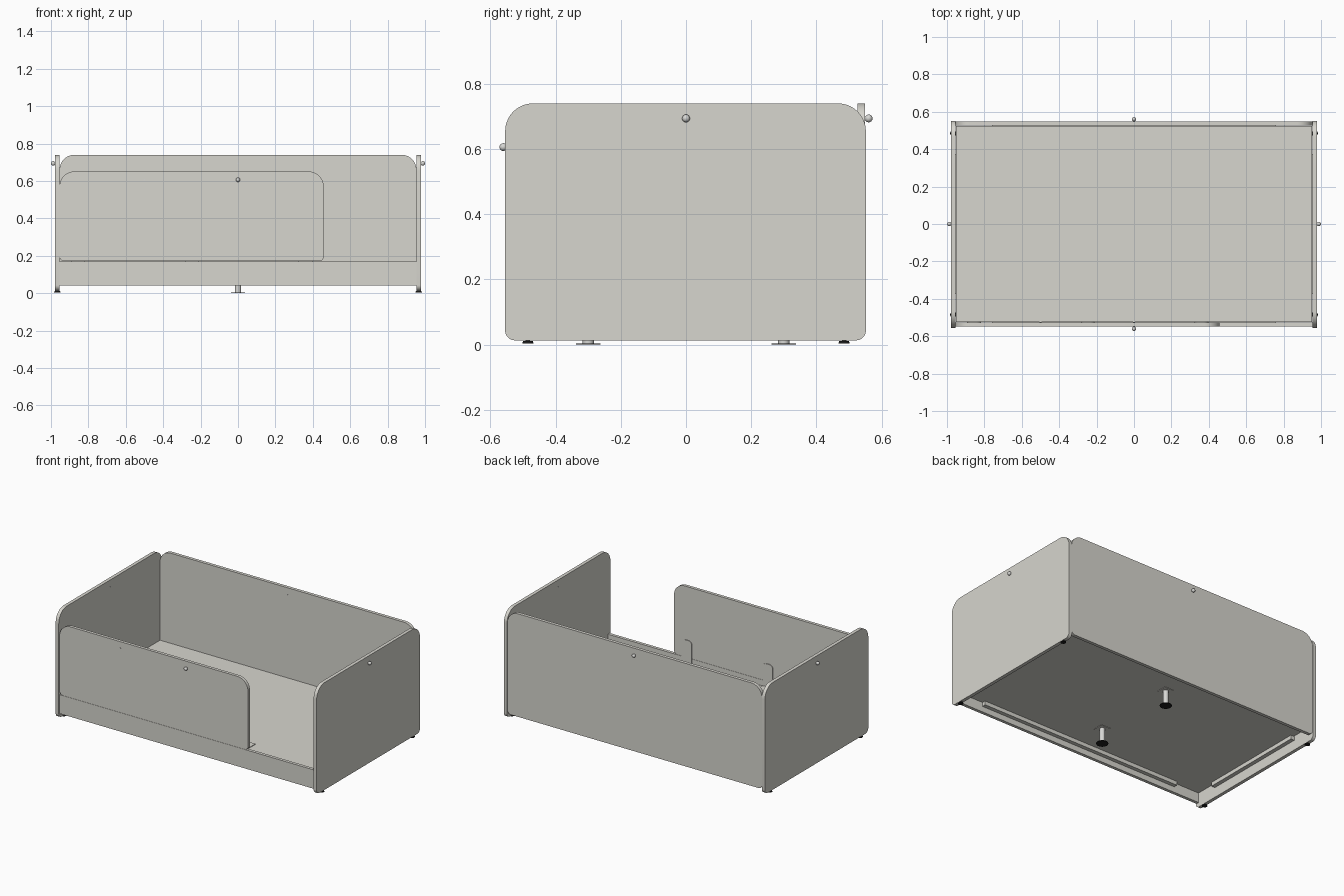
import bpy, bmesh, math
from mathutils import Matrix, Vector

if "Cube" in bpy.data.objects:
    bpy.data.objects.remove(bpy.data.objects["Cube"])


def material(name, rgb):
    m = bpy.data.materials.new(name)
    m.diffuse_color = (*rgb, 1)
    m.use_nodes = True
    m.node_tree.nodes["Principled BSDF"].inputs["Base Color"].default_value = m.diffuse_color
    return m


PANEL = material("warm grey laminate", (0.68, 0.67, 0.62))
METAL = material("light metal", (0.68, 0.68, 0.66))
BLACK = material("black rubber", (0.012, 0.012, 0.012))


def finish(bm, name, mat):
    bmesh.ops.recalc_face_normals(bm, faces=bm.faces)
    me = bpy.data.meshes.new(name)
    bm.to_mesh(me)
    bm.free()
    me.materials.append(mat)
    me.shade_smooth()
    me.set_sharp_from_angle(angle=math.radians(30))
    ob = bpy.data.objects.new(name, me)
    bpy.context.collection.objects.link(ob)
    return ob


def panel(name, axis, span, depth, height, r_top=0.0, r_low=0.0, mat=PANEL):
    """Upright board with rounded corners, facing along 'x' or 'y'."""
    (a0, a1), (d0, d1), (z0, z1) = span, depth, height
    corners = [(a0, z0, 1, 1, r_low, 180), (a1, z0, -1, 1, r_low, 270),
               (a1, z1, -1, -1, r_top, 0), (a0, z1, 1, -1, r_top, 90)]
    pts = []
    for a, z, sa, sz, r, start in corners:
        steps = 10 if r else 0
        for i in range(steps + 1):
            t = math.radians(start + 90 * i / max(steps, 1))
            pts.append((a + sa * r + r * math.cos(t), z + sz * r + r * math.sin(t)))
    bm = bmesh.new()
    verts = [bm.verts.new((d0, a, z) if axis == 'x' else (a, d0, z)) for a, z in pts]
    face = bm.faces.new(verts)
    new = bmesh.ops.extrude_face_region(bm, geom=[face])["geom"]
    move = Vector((d1 - d0, 0, 0)) if axis == 'x' else Vector((0, d1 - d0, 0))
    bmesh.ops.translate(bm, vec=move, verts=[v for v in new if isinstance(v, bmesh.types.BMVert)])
    return finish(bm, name, mat)


def box(name, xs, ys, zs, mat=PANEL):
    return panel(name, 'y', xs, ys, zs, mat=mat)


def rod(name, start, end, r, mat, r2=None):
    start, end = Vector(start), Vector(end)
    d = end - start
    m = Matrix.Translation((start + end) / 2) @ d.to_track_quat('Z', 'Y').to_matrix().to_4x4()
    bm = bmesh.new()
    bmesh.ops.create_cone(bm, cap_ends=True, segments=24, radius1=r,
                          radius2=r if r2 is None else r2, depth=d.length, matrix=m)
    return finish(bm, name, mat)


def knob(name, surface, normal, thick):
    """Ball knob on a short stem, with a bolt end just showing inside the board."""
    p, n = Vector(surface), Vector(normal)
    rod(name + "_stem", p - n * (thick + 0.001), p + n * 0.006, 0.0045, METAL)
    bm = bmesh.new()
    bmesh.ops.create_uvsphere(bm, u_segments=20, v_segments=12, radius=0.012,
                              matrix=Matrix.Translation(p + n * 0.0115))
    finish(bm, name, METAL)


# Side boards
for label, s in (("left", -1), ("right", 1)):
    panel(label + "_side_board", 'x', (-0.555, 0.552), (s * 0.955, s * 0.978),
          (0.013, 0.74), 0.085, 0.03)
    knob(label + "_knob", (s * 0.9765, 0, 0.694), (s, 0, 0), 0.022)

# Back board, front rail and guard board
panel("back_board", 'y', (-0.954, 0.954), (0.527, 0.549), (0.042, 0.74), 0.08, 0.025)
knob("back_knob", (0, 0.549, 0.694), (0, 1, 0), 0.022)
box("front_rail", (-0.954, 0.954), (-0.547, -0.526), (0.042, 0.170))
panel("front_guard", 'y', (-0.954, 0.458), (-0.547, -0.526), (0.171, 0.651), 0.08, 0.025)
knob("front_knob", (0, -0.549, 0.606), (0, -1, 0), 0.023)
rod("guard_bolt", (-0.5, -0.5485, 0.606), (-0.5, -0.525, 0.606), 0.0045, METAL)

# Bed base
BASE_LOW, BASE_TOP = 0.106, 0.131
box("bed_base", (-0.951, 0.951), (-0.524, 0.524), (BASE_LOW, BASE_TOP))

# Cleats that carry the base
CLEAT = (BASE_LOW - 0.026, BASE_LOW)
for label, s in (("front", -1), ("back", 1)):
    box(label + "_cleat", (-0.76, 0.76), tuple(sorted((s * 0.5, s * 0.527))), CLEAT)
for label, s in (("left", -1), ("right", 1)):
    box(label + "_cleat", tuple(sorted((s * 0.928, s * 0.955))), (-0.375, 0.375), CLEAT)

# Angle brackets that hold the guard
for i, x in enumerate((-0.855, -0.247, 0.36)):
    span = (x - 0.037, x + 0.037)
    panel(f"guard_bracket_upright_{i}", 'y', span, (-0.526, -0.521), (BASE_TOP, 0.29), 0.025)
    box(f"guard_bracket_foot_{i}", span, (-0.523, -0.38), (BASE_TOP, BASE_TOP + 0.004))

# Corner feet under the side boards
for x in (-0.966, 0.966):
    for y in (-0.485, 0.485):
        rod("corner_foot_stem", (x, y, 0.006), (x, y, 0.016), 0.007, BLACK)
        rod("corner_foot", (x, y, 0.004), (x, y, 0.011), 0.017, BLACK, 0.015)

# Middle support legs
for y in (-0.3, 0.3):
    rod("middle_leg", (0, y, 0.003), (0, y, BASE_LOW), 0.017, METAL)
    rod("middle_leg_pad", (0, y, 0), (0, y, 0.004), 0.037, BLACK)
    box("middle_leg_plate", (-0.035, 0.035), (y - 0.035, y + 0.035), (BASE_LOW - 0.003, BASE_LOW))
